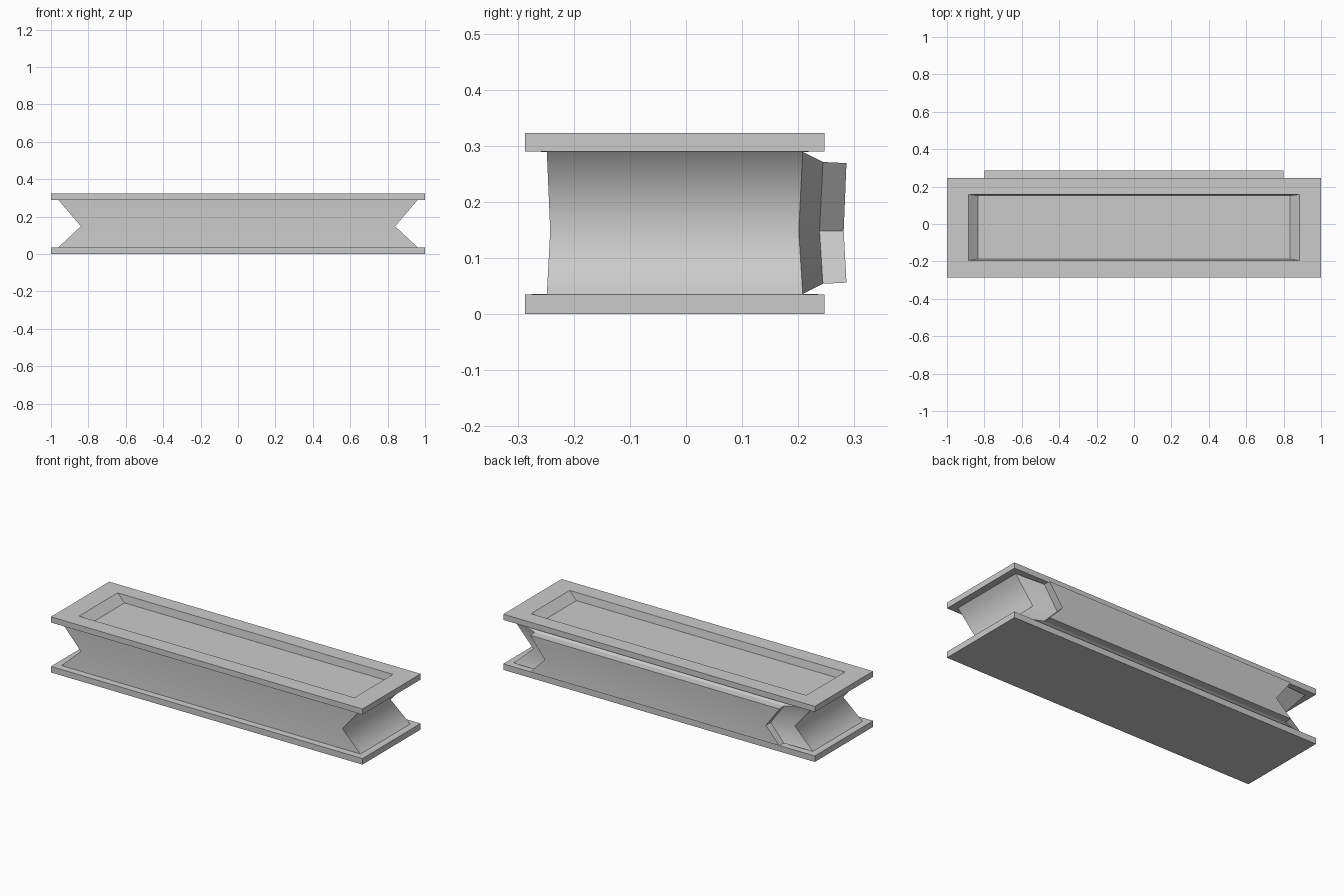
import bpy, bmesh

if "Cube" in bpy.data.objects:
    bpy.data.objects.remove(bpy.data.objects["Cube"])

bm = bmesh.new()


def ring(x, y0, y1, z):
    """Rectangle loop: front-left, front-right, back-right, back-left."""
    return [bm.verts.new(p) for p in
            ((-x, y0, z), (x, y0, z), (x, y1, z), (-x, y1, z))]


def bridge(a, b, skip=()):
    n = len(a)
    for i in range(n):
        if i not in skip:
            j = (i + 1) % n
            bm.faces.new((a[i], a[j], b[j], b[i]))


# Flanged plates, pinched body and top recess as stacked loops
loops = [ring(*r) for r in (
    (1.0, -0.287, 0.247, 0.0),       # bottom plate
    (1.0, -0.287, 0.247, 0.035),
    (0.96, -0.248, 0.208, 0.036),    # body
    (0.84, -0.242, 0.201, 0.148),
    (0.96, -0.248, 0.208, 0.289),
    (1.0, -0.287, 0.247, 0.29),      # top plate
    (1.0, -0.287, 0.247, 0.323),
    (0.884, -0.195, 0.158, 0.323),   # recess
    (0.835, -0.187, 0.152, 0.28))]
for k in range(len(loops) - 1):
    bridge(loops[k], loops[k + 1], skip=(2,) if k in (2, 3) else ())
bm.faces.new(loops[0][::-1])
bm.faces.new(loops[-1])

# Raised back panel: sloped border, then a straight step out
low, mid, high = loops[2], loops[3], loops[4]
outline = [low[3], low[2], mid[2], high[2], high[3], mid[3]]


def panel_loop(y, ym, z0, z1):
    return [bm.verts.new(p) for p in (
        (-0.8, y, z0), (0.8, y, z0), (0.71, ym, 0.148),
        (0.8, y, z1), (-0.8, y, z1), (-0.71, ym, 0.148))]


base = panel_loop(0.244, 0.238, 0.054, 0.271)
face = panel_loop(0.286, 0.281, 0.056, 0.269)
bridge(outline, base)
bridge(base, face)
bm.faces.new((face[0], face[1], face[2], face[5]))
bm.faces.new((face[5], face[2], face[3], face[4]))

# Smooth only across the waist of the body and the panel crease
bmesh.ops.recalc_face_normals(bm, faces=bm.faces)
soft = set(mid)
for f in bm.faces:
    f.smooth = True
for e in bm.edges:
    vs = set(e.verts)
    waist = vs <= soft
    slope = vs in ({mid[2], base[2]}, {mid[3], base[5]})
    crease = vs == {face[2], face[5]}
    e.smooth = waist or slope or crease

mesh = bpy.data.meshes.new("flanged_beam")
bm.to_mesh(mesh)
bm.free()
obj = bpy.data.objects.new("flanged_beam", mesh)
bpy.context.collection.objects.link(obj)
